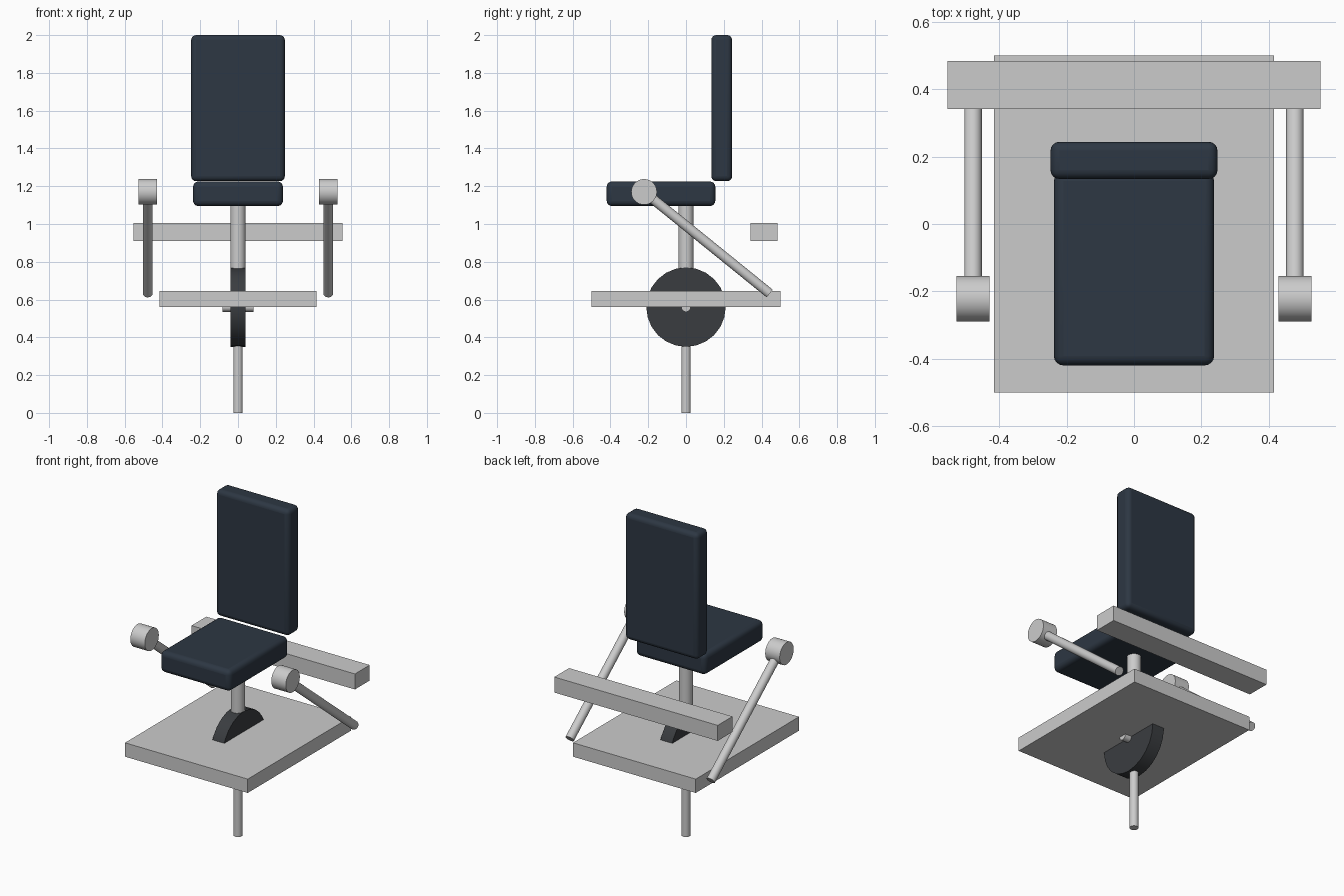
import bpy, math
from mathutils import Vector

if "Cube" in bpy.data.objects:
    bpy.data.objects.remove(bpy.data.objects["Cube"])


def material(name, rgb):
    m = bpy.data.materials.new(name)
    m.diffuse_color = (*rgb, 1)
    m.use_nodes = True
    m.node_tree.nodes["Principled BSDF"].inputs["Base Color"].default_value = m.diffuse_color
    return m


padding = material("navy_padding", (0.026, 0.038, 0.056))
dark = material("dark_metal", (0.042, 0.046, 0.051))


def box(name, lo, hi, bevel=0, mat=None):
    lo, hi = Vector(lo), Vector(hi)
    bpy.ops.mesh.primitive_cube_add(size=1, location=(lo + hi) / 2)
    o = bpy.context.object
    o.name = name
    o.scale = hi - lo
    bpy.ops.object.transform_apply(location=False, rotation=False, scale=True)
    if mat:
        o.data.materials.append(mat)
    if bevel:
        b = o.modifiers.new("rounded_edges", 'BEVEL')
        b.width, b.segments = bevel, 4
        bpy.ops.object.shade_smooth_by_angle(angle=math.radians(40))
    return o


def rod(name, a, b, radius, sides=32, mat=None):
    a, b = Vector(a), Vector(b)
    bpy.ops.mesh.primitive_cylinder_add(
        vertices=sides, radius=radius, depth=(b - a).length, location=(a + b) / 2,
        rotation=(b - a).to_track_quat('Z', 'Y').to_euler())
    o = bpy.context.object
    o.name = name
    if mat:
        o.data.materials.append(mat)
    bpy.ops.object.shade_smooth_by_angle(angle=math.radians(40))
    return o


# Padded seat and backrest
box("seat", (-0.238, -0.42, 1.095), (0.238, 0.155, 1.225), 0.028, padding)
box("backrest", (-0.248, 0.134, 1.227), (0.248, 0.244, 2.0), 0.026, padding)

# Central column: seat post, pivot wheel with axle, lower leg
rod("seat_post", (0, 0, 0.74), (0, 0, 1.11), 0.04)
rod("pivot_wheel", (-0.04, 0, 0.56), (0.04, 0, 0.56), 0.21, 24, dark)
rod("wheel_axle", (-0.083, 0, 0.56), (0.083, 0, 0.56), 0.025)
rod("lower_leg", (0, 0, 0), (0, 0, 0.36), 0.025)

# Platform and rear crossbar
box("platform", (-0.416, -0.5, 0.561), (0.416, 0.5, 0.646))
box("rear_crossbar", (-0.554, 0.341, 0.911), (0.554, 0.484, 1.006))

# Slanted side levers with round grips
for side, s in (("left", -1), ("right", 1)):
    x = s * 0.478
    rod(side + "_lever", (x, -0.222, 1.17), (x, 0.443, 0.632), 0.026)
    rod(side + "_grip", (x - 0.049, -0.222, 1.17), (x + 0.049, -0.222, 1.17), 0.068)
